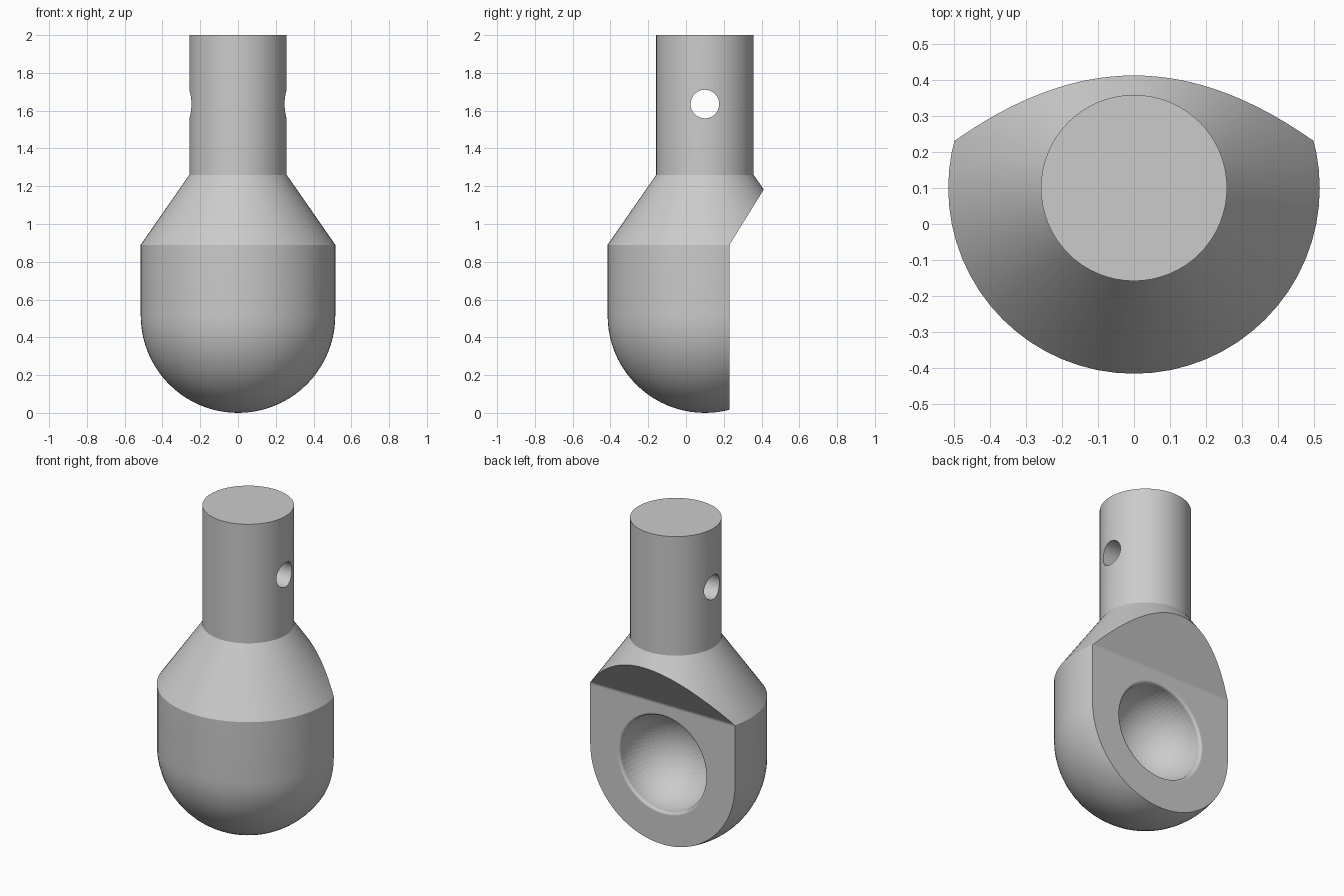
import bpy, bmesh, math
from mathutils import Matrix, Vector

old = bpy.data.objects.get("Cube")
if old:
    bpy.data.objects.remove(old, do_unlink=True)

AXIS_Y = 0.10      # centre line of the turned body
R = 0.515          # body radius
NECK = 0.258       # neck radius
FLAT_Y = 0.23      # plane of the rear flat
SHOULDER = 0.89

grey = bpy.data.materials.new("plain grey")
grey.use_nodes = True
colour = (0.6, 0.6, 0.6, 1)
grey.diffuse_color = colour
grey.node_tree.nodes["Principled BSDF"].inputs["Base Color"].default_value = colour


def make(name, bm, helper=False):
    bmesh.ops.remove_doubles(bm, verts=bm.verts, dist=1e-5)
    bmesh.ops.recalc_face_normals(bm, faces=bm.faces)
    mesh = bpy.data.meshes.new(name)
    bm.to_mesh(mesh)
    bm.free()
    mesh.materials.append(grey)
    ob = bpy.data.objects.new(name, mesh)
    bpy.context.collection.objects.link(ob)
    if helper:
        ob.hide_render = True
        ob.display_type = 'WIRE'
        ob.hide_set(True)
    return ob


def lathe(name, profile, matrix, steps=64, helper=False):
    """Spin (radius, height) points about z, then place the result."""
    bm = bmesh.new()
    verts = [bm.verts.new((r, 0, h)) for r, h in profile]
    edges = [bm.edges.new(pair) for pair in zip(verts, verts[1:])]
    bmesh.ops.spin(bm, geom=verts + edges, cent=(0, 0, 0), axis=(0, 0, 1),
                   angle=math.tau, steps=steps, use_merge=True)
    bm.transform(matrix)
    return make(name, bm, helper)


def arc(cx, cy, r, a0, a1, n):
    """Points on an arc, angles in degrees."""
    angles = [math.radians(a0 + (a1 - a0) * i / n) for i in range(n + 1)]
    return [(cx + r * math.cos(a), cy + r * math.sin(a)) for a in angles]


# Turned body: round bottom, straight wall, cone, neck
profile = arc(0, R, R, -90, 0, 20) + [(R, SHOULDER), (NECK, 1.26), (NECK, 2), (0, 2)]
body = lathe("socket_body", profile, Matrix.Translation((0, AXIS_Y, 0)))

# Rear flat with its slanted relief, rounded a little at the inner corner
slope = math.degrees(math.atan2(0.29, 0.18))
fillet = 0.04
tangent = fillet * math.tan(math.radians(90 - slope) / 2)
corner = arc(FLAT_Y + fillet, SHOULDER - tangent, fillet, 180, 90 + slope, 5)
side = [(FLAT_Y, -0.2)] + corner + [(FLAT_Y + 0.36, SHOULDER + 0.58), (1.0, 1.47), (1.0, -0.2)]
bm = bmesh.new()
face = bm.faces.new([bm.verts.new((-0.8, y, z)) for y, z in side])
ext = bmesh.ops.extrude_face_region(bm, geom=[face])
bmesh.ops.translate(bm, vec=(1.6, 0, 0),
                    verts=[v for v in ext["geom"] if isinstance(v, bmesh.types.BMVert)])
flat_cutter = make("flat_cutter", bm, True)

# Round socket sunk into the flat, with a softened rim
BORE, LIP = 0.295, 0.015
rim = arc(BORE + LIP, -LIP, LIP, 180, 90, 4)
bowl = arc(0, -LIP, BORE, -90, 0, 16)[:-1] + rim + [(BORE + LIP, 0.3), (0, 0.3)]
to_back = Matrix.Translation((0, FLAT_Y, R)) @ Matrix.Rotation(-math.pi / 2, 4, 'X')
socket_cutter = lathe("socket_cutter", bowl, to_back, helper=True)

# Cross hole through the neck
to_side = Matrix.Translation((0, AXIS_Y, 1.635)) @ Matrix.Rotation(math.pi / 2, 4, 'Y')
pin_cutter = lathe("pin_hole_cutter", [(0, -0.6), (0.076, -0.6), (0.076, 0.6), (0, 0.6)],
                   to_side, 32, True)

for cutter in (flat_cutter, socket_cutter, pin_cutter):
    mod = body.modifiers.new(cutter.name, 'BOOLEAN')
    mod.operation = 'DIFFERENCE'
    mod.solver = 'EXACT'
    mod.object = cutter

# Smooth curved faces, sharp machined edges
bpy.context.view_layer.objects.active = body
body.select_set(True)
bpy.ops.object.shade_smooth_by_angle(angle=math.radians(30))
smooth = body.modifiers.new("edge_split", 'EDGE_SPLIT')
smooth.split_angle = math.radians(30)
